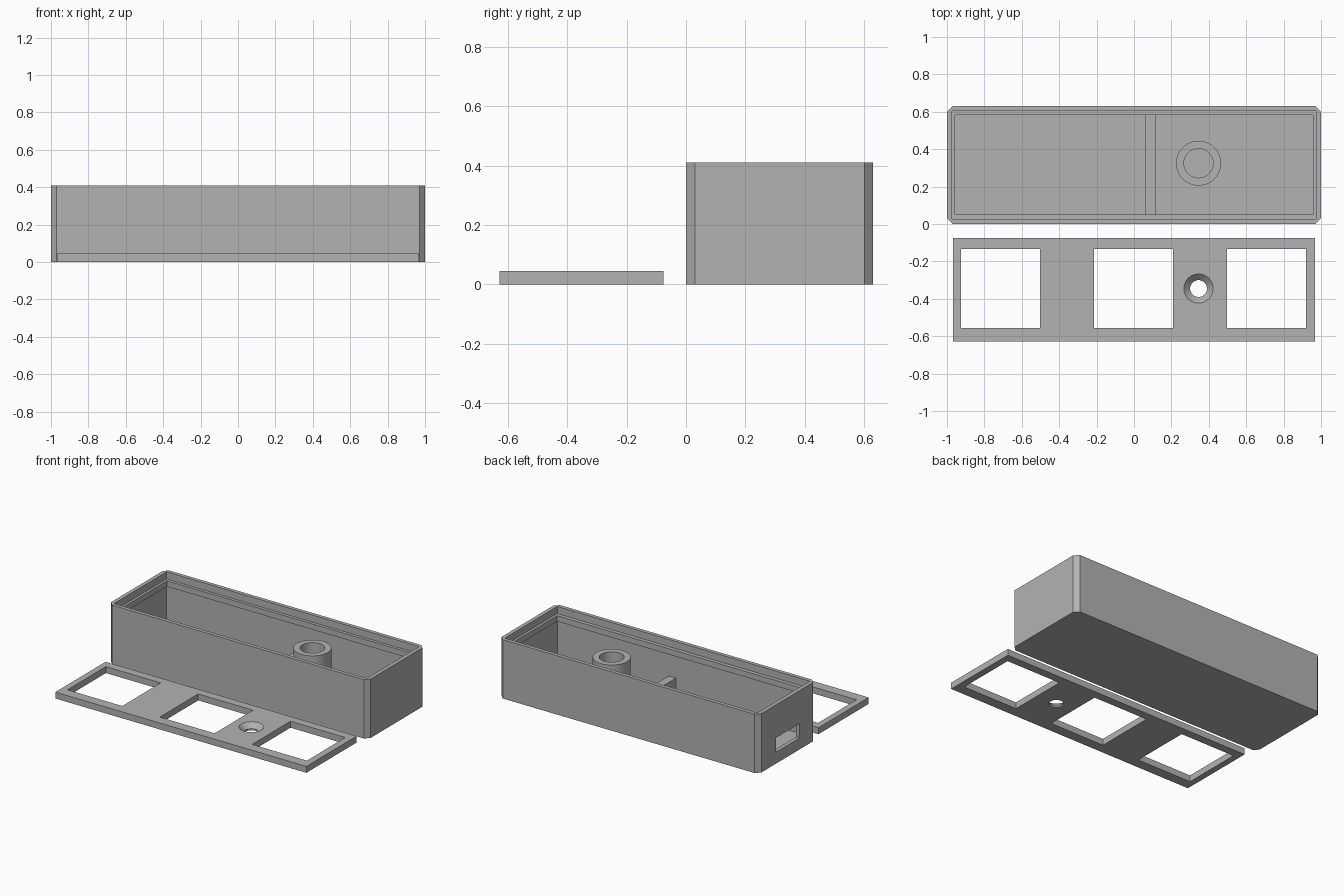
import bpy
import bmesh
import math

if "Cube" in bpy.data.objects:
    bpy.data.objects.remove(bpy.data.objects["Cube"])

grey = bpy.data.materials.new("plain grey")
grey.diffuse_color = (0.45, 0.45, 0.45, 1)
grey.use_nodes = True
grey.node_tree.nodes["Principled BSDF"].inputs["Base Color"].default_value = grey.diffuse_color


def finish(name, bm):
    """Turn a bmesh into a named grey object."""
    bmesh.ops.recalc_face_normals(bm, faces=bm.faces)
    mesh = bpy.data.meshes.new(name)
    bm.to_mesh(mesh)
    bm.free()
    mesh.materials.append(grey)
    obj = bpy.data.objects.new(name, mesh)
    bpy.context.collection.objects.link(obj)
    return obj


def box(name, x, y, z, chamfer=0):
    """Box from (min, max) pairs, optionally with chamfered upright edges."""
    bm = bmesh.new()
    bmesh.ops.create_cube(bm, size=1)
    for v in bm.verts:
        v.co = [r[0] if c < 0 else r[1] for c, r in zip(v.co, (x, y, z))]
    if chamfer:
        upright = [e for e in bm.edges
                   if abs(e.verts[0].co.z - e.verts[1].co.z) > 0.01]
        bmesh.ops.bevel(bm, geom=upright, offset=chamfer, segments=1,
                        affect='EDGES', offset_type='OFFSET')
    return finish(name, bm)


def cone(name, x, y, z, r_low, r_top):
    """Upright cylinder or cone between the z pair."""
    bm = bmesh.new()
    bmesh.ops.create_cone(bm, cap_ends=True, segments=64, radius1=r_low,
                          radius2=r_top, depth=z[1] - z[0])
    bmesh.ops.translate(bm, verts=bm.verts, vec=(x, y, (z[0] + z[1]) / 2))
    return finish(name, bm)


def activate(obj):
    bpy.ops.object.select_all(action='DESELECT')
    obj.select_set(True)
    bpy.context.view_layer.objects.active = obj


def cut(obj, *cutters):
    """Subtract each cutter and discard it."""
    for cutter in cutters:
        activate(obj)
        mod = obj.modifiers.new("cut", 'BOOLEAN')
        mod.operation = 'DIFFERENCE'
        mod.solver = 'EXACT'
        mod.object = cutter
        bpy.ops.object.modifier_apply(modifier=mod.name)
        bpy.data.objects.remove(cutter)


# Case body: lid recess, ledge opening, main cavity and cable slot
body = box("case_body", (-1, 1), (0, 0.63), (0, 0.41), chamfer=0.03)
cut(body,
    box("recess", (-0.973, 0.973), (0.026, 0.604), (0.36, 0.5)),
    box("ledge_opening", (-0.956, 0.956), (0.052, 0.583), (0.28, 0.4)),
    box("cavity", (-0.973, 0.973), (0.026, 0.604), (0.025, 0.32)),
    box("slot", (-1.1, -0.9), (0.18, 0.44), (0.08, 0.18)))

# Low divider across the floor
box("divider_bar", (0.06, 0.115), (0.024, 0.606), (0.02, 0.155))

# Hollow screw post
post = cone("screw_post", 0.345, 0.325, (0.02, 0.34), 0.12, 0.12)
cut(post, cone("post_bore", 0.345, 0.325, (0.0, 0.4), 0.078, 0.078))

# Lid with three square windows and a countersunk screw hole
lid = box("lid", (-0.967, 0.967), (-0.628, -0.076), (0, 0.045))
for cx in (-0.713, -0.002, 0.709):
    cut(lid, box("window", (cx - 0.211, cx + 0.211), (-0.556, -0.134), (-0.1, 0.1)))
cut(lid,
    cone("screw_hole", 0.345, -0.345, (-0.1, 0.1), 0.045, 0.045),
    cone("countersink", 0.345, -0.345, (0.012, 0.046), 0.045, 0.079))

# Smooth the round parts, keeping hard edges
for obj in (post, lid):
    activate(obj)
    bpy.ops.object.shade_smooth_by_angle(angle=math.radians(25))
